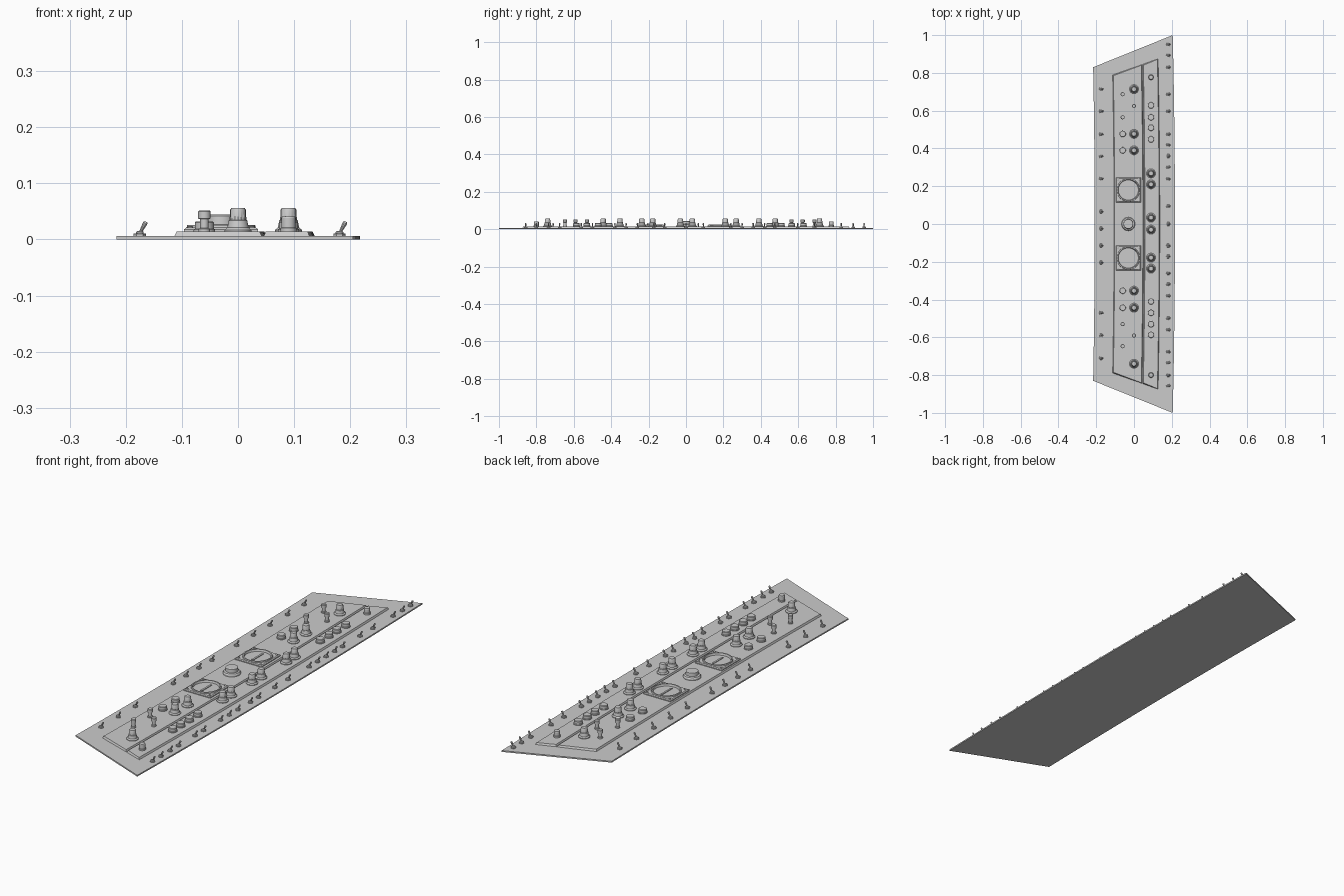
import bpy, bmesh, math
from mathutils import Matrix, Vector

if "Cube" in bpy.data.objects:
    bpy.data.objects.remove(bpy.data.objects["Cube"])

PLATE, PANEL = 0.006, 0.014


def finish(bm, name):
    bmesh.ops.recalc_face_normals(bm, faces=bm.faces)
    me = bpy.data.meshes.new(name)
    bm.to_mesh(me)
    bm.free()
    me.shade_smooth()
    me.set_sharp_from_angle(angle=math.radians(30))
    return me


def place(me, name, x, y, z=0):
    ob = bpy.data.objects.new(name, me)
    ob.location = (x, y, z)
    bpy.context.collection.objects.link(ob)
    return ob


def slab(name, xl, xr, yl, yr, z0, z1, inset=0.0, n=16):
    """Trapezoid slab whose long edges bow gently towards +x."""
    bm = bmesh.new()
    rows = []
    for i in range(n + 1):
        t = 2 * i / n - 1
        row = []
        for z, d in ((z0, 0), (z1, inset)):
            for x, y, s in ((xl, yl, 1), (xr, yr, -1)):
                yy = t * (y - d)
                row.append(bm.verts.new((x + s * d + 0.012 * (1 - yy * yy), yy, z)))
        rows.append(row)
    for a, b in zip(rows, rows[1:]):
        for p, q in ((0, 1), (1, 3), (3, 2), (2, 0)):
            bm.faces.new((a[p], a[q], b[q], b[p]))
    for r in (rows[0], rows[-1]):
        bm.faces.new((r[0], r[1], r[3], r[2]))
    place(finish(bm, name), name, 0, 0)


def lathe(bm, profile, sides=24, mat=Matrix(), flute=()):
    """Revolve (radius, z) points; rows listed in flute get a ribbed rim."""
    rings = []
    for k, (r, z) in enumerate(profile):
        ring = []
        for i in range(sides):
            a = 2 * math.pi * i / sides
            rr = r * (0.93 if k in flute and i % 2 else 1)
            ring.append(bm.verts.new(mat @ Vector((rr * math.cos(a), rr * math.sin(a), z))))
        rings.append(ring)
    for a, b in zip(rings, rings[1:]):
        for i in range(sides):
            j = (i + 1) % sides
            bm.faces.new((a[i], a[j], b[j], b[i]))
    bm.faces.new(rings[0])
    bm.faces.new(rings[-1])


def turned(name, profile, sides=24, flute=()):
    bm = bmesh.new()
    lathe(bm, profile, sides, flute=flute)
    return finish(bm, name)


# Base plate and the two raised panels
slab("base_plate", -0.220, 0.205, 0.83, 1.0, 0, PLATE)
slab("main_panel", -0.119, 0.040, 0.790, 0.845, 0.003, PANEL, 0.005)
slab("side_panel", 0.041, 0.126, 0.846, 0.876, 0.003, PANEL, 0.005)

# Shared control shapes, measured upward from the panel top
knob = turned("knob", [(.024, -.002), (.024, .003), (.019, .007), (.0165, .020),
                       (.0150, .021), (.0140, .039), (.0120, .042)], 32, flute=(4, 5))
button = turned("button", [(.019, -.002), (.019, .004), (.017, .005), (.017, .016), (.015, .018)])
peg = turned("peg", [(.0105, -.002), (.0105, .005), (.0075, .006), (.0075, .022),
                     (.0110, .023), (.0110, .036), (.0090, .038)], 16)
center = turned("center_dial", [(.036, -.002), (.036, .006), (.033, .011), (.026, .013),
                                (.025, .028), (.022, .030)], 32)

# Toggle switch: hex nut, collar and tilted lever
bm = bmesh.new()
lathe(bm, [(.011, -.001), (.011, .004), (.010, .005)], 6)
lathe(bm, [(.007, .004), (.007, .007), (.005, .009)], 12)
lathe(bm, [(.0022, 0), (.0040, .018), (.0040, .021), (.0025, .0235)], 10,
      Matrix.Translation((0, 0, .005)) @ Matrix.Rotation(math.radians(28), 4, 'Y'))
toggle = finish(bm, "toggle_switch")

# Side panel column
for y in (.268, .21, .034, -.03, -.178, -.236):
    place(knob, "side_knob", .09, y, PANEL)
for y in (.628, .565, .51, .448, -.41, -.47, -.53, -.586):
    place(button, "side_button", .09, y, PANEL)
for y in (.777, -.80):
    ob = place(button, "end_button", .09, y, PANEL)
    ob.scale = (.75, .75, 1.5)

# Main panel columns
for y in (.714, .477, .39, -.353, -.443, -.74):
    place(knob, "main_knob", 0, y, PANEL)
for y in (.477, .39, -.353, -.443):
    place(button, "main_button", -.06, y, PANEL)
for x, y in ((0, .624), (0, -.59), (-.06, .687), (-.06, .565), (-.06, -.53), (-.06, -.647)):
    place(peg, "peg", x, y, PANEL)
place(center, "center_dial", -.03, 0, PANEL)

# Gauges: square frame with a round opening, recessed face, needle bar and screws
bm = bmesh.new()
N, H = 48, 0.066
loops = []
for kind, size, z in (("sq", H, -.002), ("sq", H, .004), ("sq", H - .004, .007), ("c", .0615, .007),
                      ("c", .0605, .012), ("c", .0555, .012), ("c", .053, .003)):
    ring = []
    for i in range(N):
        a = 2 * math.pi * i / N
        c, s = math.cos(a), math.sin(a)
        k = size / (max(abs(c), abs(s)) if kind == "sq" else 1)
        ring.append(bm.verts.new((k * c, k * s, z)))
    loops.append(ring)
for a, b in zip(loops, loops[1:]):
    for i in range(N):
        bm.faces.new((a[i], a[(i + 1) % N], b[(i + 1) % N], b[i]))
bm.faces.new(loops[-1])
gauge = finish(bm, "gauge")
screw = turned("gauge_screw", [(.005, 0), (.005, .003), (.0035, .004)], 12)
bm = bmesh.new()
bmesh.ops.create_cube(bm, size=1, matrix=Matrix.Diagonal((.008, .07, .004, 1)))
bar = finish(bm, "gauge_bar")
for y in (.18, -.18):
    place(gauge, "gauge", -.03, y, PANEL)
    place(bar, "gauge_bar", -.03, y, PANEL + .004)
    for sx in (-1, 1):
        for sy in (-1, 1):
            place(screw, "gauge_screw", -.03 + sx * .055, y + sy * .055, PANEL + .006)

# Toggle rows along both long edges
for y in (.952, .894, .83, .687, .597, .475, .42, .36, .30, .24, .093, 0, -.114, -.172,
          -.26, -.32, -.38, -.50, -.56, -.676, -.735, -.80, -.857):
    place(toggle, "right_toggle", .181, y, PLATE)
for y in (.714, .597, .475, .358, .24, .066, -.024, -.114, -.204, -.47, -.59, -.71):
    place(toggle, "left_toggle", -.175, y, PLATE)
